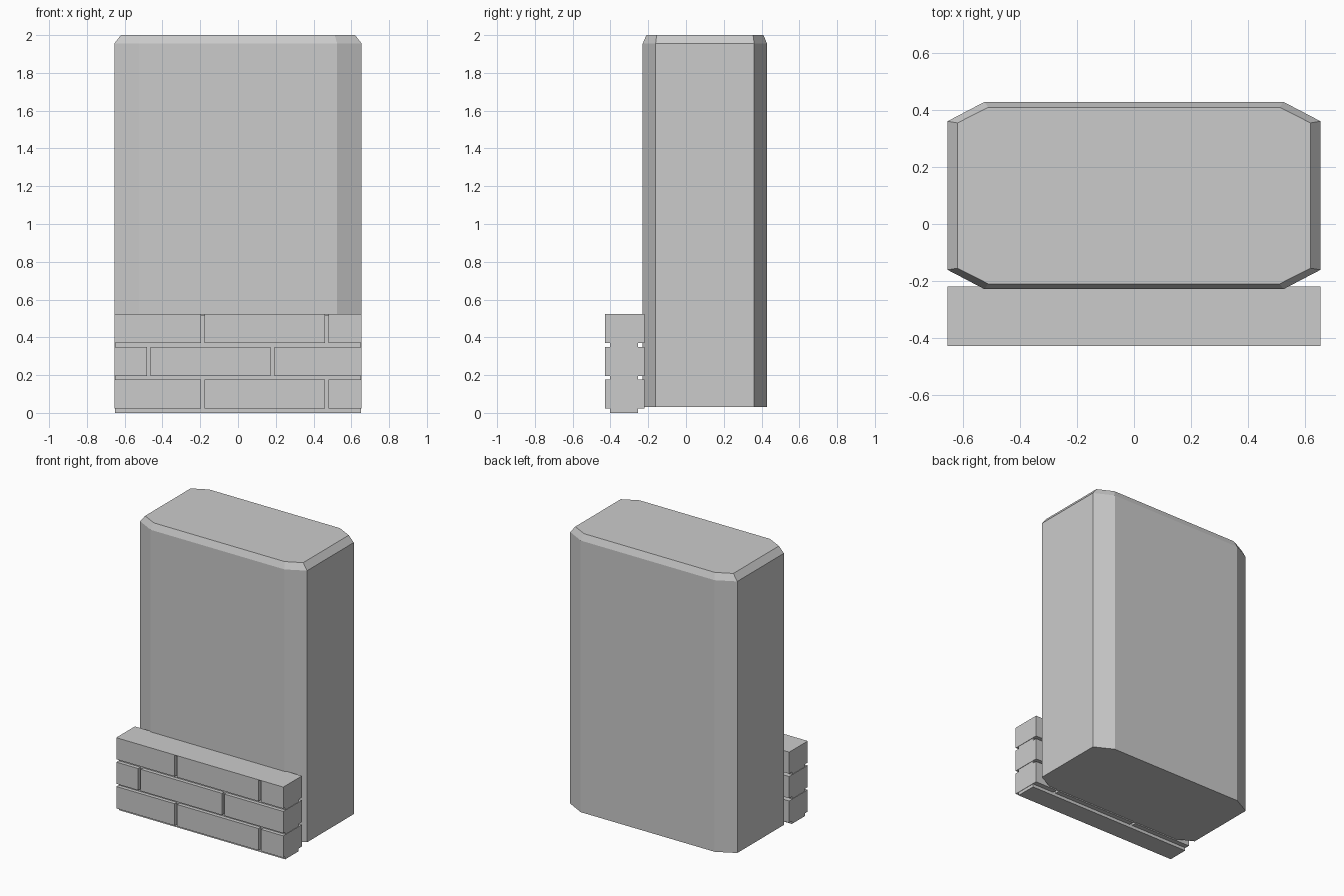
import bpy, bmesh

cube = bpy.data.objects.get("Cube")
if cube:
    bpy.data.objects.remove(cube)

# One grey for everything
grey = bpy.data.materials.new("light_grey")
grey.use_nodes = True
colour = (0.6, 0.6, 0.6, 1)
grey.diffuse_color = colour
grey.node_tree.nodes["Principled BSDF"].inputs["Base Color"].default_value = colour


def finish(name, bm):
    bmesh.ops.recalc_face_normals(bm, faces=bm.faces)
    mesh = bpy.data.meshes.new(name)
    bm.to_mesh(mesh)
    bm.free()
    mesh.materials.append(grey)
    obj = bpy.data.objects.new(name, mesh)
    bpy.context.collection.objects.link(obj)
    return obj


def box(name, x, y, z):
    bm = bmesh.new()
    bmesh.ops.create_cube(bm, size=1)
    for v in bm.verts:
        for i, (lo, hi) in enumerate((x, y, z)):
            v.co[i] = hi if v.co[i] > 0 else lo
    return finish(name, bm)


def octagon(bm, hx, hy, cx, cy, z):
    """Ring with cut corners: half sizes hx, hy; corners start at cx, cy."""
    quarter = [(hx, cy), (cx, hy)]
    pts = quarter + [(-x, y) for x, y in reversed(quarter)]
    pts += [(-x, -y) for x, y in pts]
    return [bm.verts.new((x, y + BODY_Y, z)) for x, y in pts]


# Tall block with cut corners and a bevelled top
BODY_Y = 0.1
bm = bmesh.new()
rings = [octagon(bm, 0.655, 0.329, 0.525, 0.261, 0.03),
         octagon(bm, 0.655, 0.329, 0.525, 0.261, 1.955),
         octagon(bm, 0.62, 0.31, 0.512, 0.255, 2.0)]
bm.faces.new(rings[0])
bm.faces.new(rings[-1])
for low, high in zip(rings, rings[1:]):
    for i in range(8):
        j = (i + 1) % 8
        bm.faces.new((low[i], low[j], high[j], high[i]))
finish("tall_block", bm)

# Low brick wall in front: three courses with staggered joints
HALF, JOINT = 0.655, 0.01
DEPTH = (-0.428, -0.22)
courses = [(0.022, 0.177), (0.196, 0.35), (0.37, 0.523)]
for row, z in enumerate(courses):
    joints = (-0.473, 0.183) if row == 1 else (-0.187, 0.47)
    starts = [-HALF] + [j + JOINT for j in joints]
    ends = [j - JOINT for j in joints] + [HALF]
    for n, x in enumerate(zip(starts, ends)):
        top = z[1] - 0.003 if row == 2 else z[1]
        box(f"brick_{row + 1}_{n + 1}", x, DEPTH, (z[0], top))

# Recessed mortar core and the thin closing layer on top
box("mortar", (-0.652, 0.652), (-0.402, -0.255), (0, 0.519))
box("wall_top", (-HALF, HALF), DEPTH, (0.52, 0.523))
